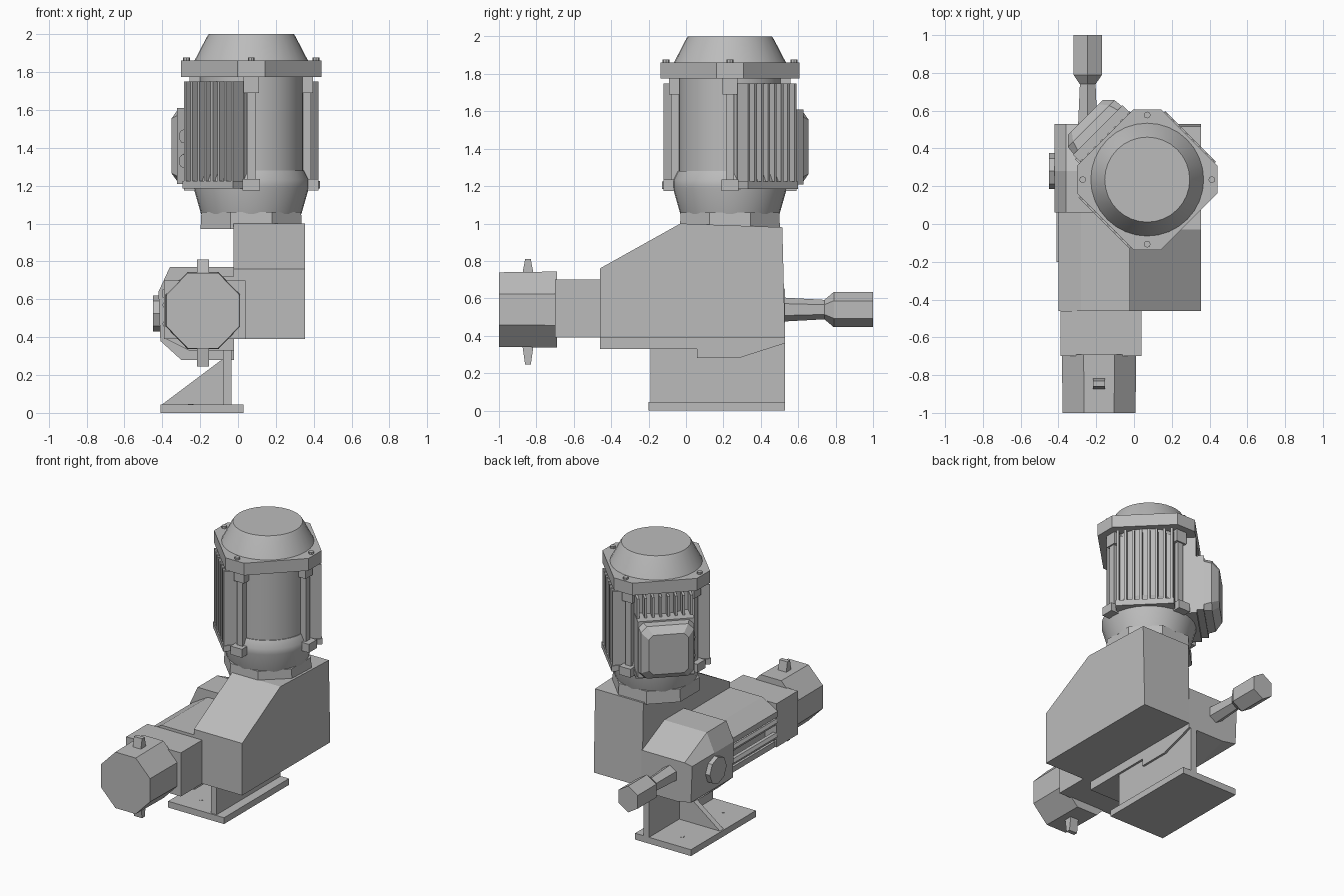
import bpy, bmesh
from math import cos, sin, pi, radians
from mathutils import Matrix, Vector

cube = bpy.data.objects.get("Cube")
if cube:
    bpy.data.objects.remove(cube)

grey = bpy.data.materials.new("machine_grey")
grey.use_nodes = True
grey.diffuse_color = (0.5, 0.5, 0.5, 1)
grey.node_tree.nodes["Principled BSDF"].inputs["Base Color"].default_value = (0.5, 0.5, 0.5, 1)

MOTOR = Matrix.Translation((0.07, 0.235, 0))


def turned(deg):
    return MOTOR @ Matrix.Rotation(radians(deg), 4, 'Z')


def loft(name, rings, matrix=Matrix(), smooth=False):
    """Skin a closed solid through rings of equal point count."""
    bm = bmesh.new()
    loops = [[bm.verts.new(matrix @ Vector(p)) for p in ring] for ring in rings]
    n = len(loops[0])
    for a, b in zip(loops, loops[1:]):
        for i in range(n):
            j = (i + 1) % n
            bm.faces.new((a[i], a[j], b[j], b[i]))
    bm.faces.new(loops[0])
    bm.faces.new(loops[-1])
    bmesh.ops.recalc_face_normals(bm, faces=bm.faces)
    mesh = bpy.data.meshes.new(name)
    bm.to_mesh(mesh)
    bm.free()
    mesh.materials.append(grey)
    ob = bpy.data.objects.new(name, mesh)
    bpy.context.collection.objects.link(ob)
    if smooth:
        bpy.ops.object.select_all(action='DESELECT')
        ob.select_set(True)
        bpy.context.view_layer.objects.active = ob
        bpy.ops.object.shade_smooth_by_angle(angle=radians(30))
    return ob


def box(name, x, y, z, matrix=Matrix()):
    ring = [(x[0], y[0]), (x[1], y[0]), (x[1], y[1]), (x[0], y[1])]
    return loft(name, [[(*p, h) for p in ring] for h in z], matrix)


def lathe(name, profile, sides=32, matrix=MOTOR, smooth=True, turn=0):
    """Profile of (radius, height) spun around z."""
    angles = [2 * pi * i / sides + turn for i in range(sides)]
    return loft(name, [[(r * cos(a), r * sin(a), h) for a in angles] for r, h in profile], matrix, smooth)


def along_y(name, sections, profile):
    """Profile of (x, z) swept through (y, scale) sections about its centre."""
    cx = sum(p[0] for p in profile) / len(profile)
    cz = sum(p[1] for p in profile) / len(profile)
    return loft(name, [[(cx + (x - cx) * s, y, cz + (z - cz) * s) for x, z in profile] for y, s in sections])


def polygon(cx, cz, rx, rz, sides, turn=0):
    return [(cx + rx * cos(2 * pi * i / sides + turn), cz + rz * sin(2 * pi * i / sides + turn))
            for i in range(sides)]


# Gear housing with sloped front
side = [(-0.46, 0.39), (0.53, 0.39), (0.515, 0.98), (-0.03, 1.0), (-0.46, 0.76)]
loft("gear_housing", [[(x, y, z) for y, z in side] for x in (-0.025, 0.355)])

# Foot bracket
box("foot_plate", (-0.41, 0.03), (-0.2, 0.53), (0, 0.045))
box("foot_web", (-0.08, -0.035), (-0.19, 0.53), (0.045, 0.45))
gusset = [(-0.4, 0.045), (-0.06, 0.045), (-0.06, 0.3)]
loft("foot_gusset", [[(x, y, z) for x, z in gusset] for y in (0.15, 0.19)])
for y in (-0.06, 0.4):
    lathe("foot_hole", [(0.015, 0.04), (0.015, 0.047)], 6, Matrix.Translation((-0.25, y, 0)), False)

# Rear bearing block beside the housing
block = [(-0.02, 0.28), (-0.3, 0.28), (-0.41, 0.38), (-0.42, 0.64), (-0.36, 0.77), (-0.02, 0.77)]
loft("bearing_block", [
    [(x, 0.06, z) for x, z in block],
    [(x, 0.28, z) for x, z in block],
    [(x, 0.53, min(max(z, 0.36), 0.65)) for x, z in block]])
hub = Matrix.Translation((-0.45, 0.28, 0.525)) @ Matrix.Rotation(pi / 2, 4, 'Y')
lathe("side_disc", [(0.095, 0), (0.095, 0.05)], 8, hub, False)

# Open lantern frame between block and inlet
top_slab = [(-0.4, 0.61), (-0.4, 0.65), (-0.28, 0.72), (-0.02, 0.72), (-0.02, 0.61)]
bottom_slab = [(-0.38, 0.43), (-0.38, 0.39), (-0.26, 0.33), (-0.02, 0.33), (-0.02, 0.43)]
for label, slab in (("frame_top", top_slab), ("frame_bottom", bottom_slab)):
    along_y(label, [(-0.46, 1), (0.06, 1)], slab)
box("frame_core", (-0.3, -0.02), (-0.46, 0.06), (0.4, 0.65))
for z in (0.47, 0.57):
    along_y("tie_rod", [(-0.46, 1), (0.2, 1)], polygon(-0.375, z, 0.025, 0.025, 6))

# Inlet neck, mouth and locking pins
neck = [(-0.39, 0.39), (0.04, 0.39), (0.04, 0.7), (-0.39, 0.7)]
along_y("inlet_neck", [(-0.46, 1), (-0.7, 1)], neck)
along_y("inlet_mouth", [(-0.69, 1), (-1, 0.98)], polygon(-0.185, 0.54, 0.213, 0.22, 8, pi / 8))
for z, tip in ((0.73, 0.81), (0.35, 0.245)):
    loft("locking_pin", [[(-0.185 + sx * 0.032, -0.845 + sy * d, h)
                          for sx, sy in ((-1, -1), (1, -1), (1, 1), (-1, 1))]
                         for h, d in ((z, 0.03), (tip, 0.015))])

# Rear shaft with thicker end
along_y("rear_shaft", [(0.5, 1), (0.74, 0.8), (0.79, 1.45), (1, 1.45)],
        polygon(-0.245, 0.54, 0.06, 0.065, 6, pi / 6))

# Motor base, bell, barrel and fan cover
lathe("motor_base", [(0.29, 0.97), (0.285, 1.06)], 8, MOTOR, False, pi / 8)
lathe("motor_bell", [(0.265, 1.05), (0.305, 1.19), (0.305, 1.23), (0.28, 1.28)])
lathe("motor_barrel", [(0.275, 1.25), (0.275, 1.79)])
lathe("fan_cover", [(0.305, 1.85), (0.235, 1.985), (0.225, 2.0)])
lathe("cover_hub", [(0.03, 1.99), (0.025, 2.0)], 8)

# Flange: a diamond with cut corners
reach, half = 0.372, 0.073
corner = []
for k in range(4):
    c, s = round(cos(k * pi / 2)), round(sin(k * pi / 2))
    for t in (-half, half):
        corner.append((reach * c - t * s, reach * s + t * c))
loft("motor_flange", [[(*p, z) for p in corner] for z in (1.775, 1.862)], MOTOR)

# Bolts, tie posts and lugs on the four axes
for deg in (0, 90, 180, 270):
    m = turned(deg)
    lathe("flange_bolt", [(0.018, 1.86), (0.018, 1.877)], 8, m @ Matrix.Translation((0.342, 0, 0)))
    box("tie_post", (0.26, 0.315), (-0.022, 0.022), (1.22, 1.76), m)
    box("upper_lug", (0.26, 0.325), (-0.04, 0.04), (1.69, 1.775), m)
    box("lower_lug", (0.26, 0.355), (-0.045, 0.045), (1.175, 1.235), m)

# Cooling fins on three diagonals
for deg in (45, 135, 225):
    m = turned(deg)
    box("fin_back", (0.15, 0.24), (-0.185, 0.185), (1.22, 1.75), m)
    box("fin_foot", (0.2, 0.325), (-0.19, 0.19), (1.185, 1.225), m)
    for i in range(8):
        t = -0.175 + i * 0.05
        box("cooling_fin", (0.2, 0.32), (t - 0.008, t + 0.008), (1.22, 1.75), m)

# Terminal box with chamfered lid and cable glands
m = turned(135)
box("terminal_base", (0.24, 0.37), (-0.185, 0.185), (1.21, 1.61), m)


def lid_ring(d, w, cut, low, high):
    pts = [(w, low + cut), (w, high - cut), (w - cut, high), (cut - w, high),
           (-w, high - cut), (-w, low + cut), (cut - w, low), (w - cut, low)]
    return [(d, t, z) for t, z in pts]


loft("terminal_lid", [lid_ring(0.37, 0.18, 0.03, 1.22, 1.6), lid_ring(0.42, 0.175, 0.04, 1.225, 1.595),
                      lid_ring(0.465, 0.13, 0.03, 1.27, 1.55)], m)
for z in (1.33, 1.46):
    gland = m @ Matrix.Translation((0.31, 0.18, z)) @ Matrix.Rotation(-pi / 2, 4, 'X')
    lathe("cable_gland", [(0.036, 0), (0.036, 0.015)], 12, gland)
